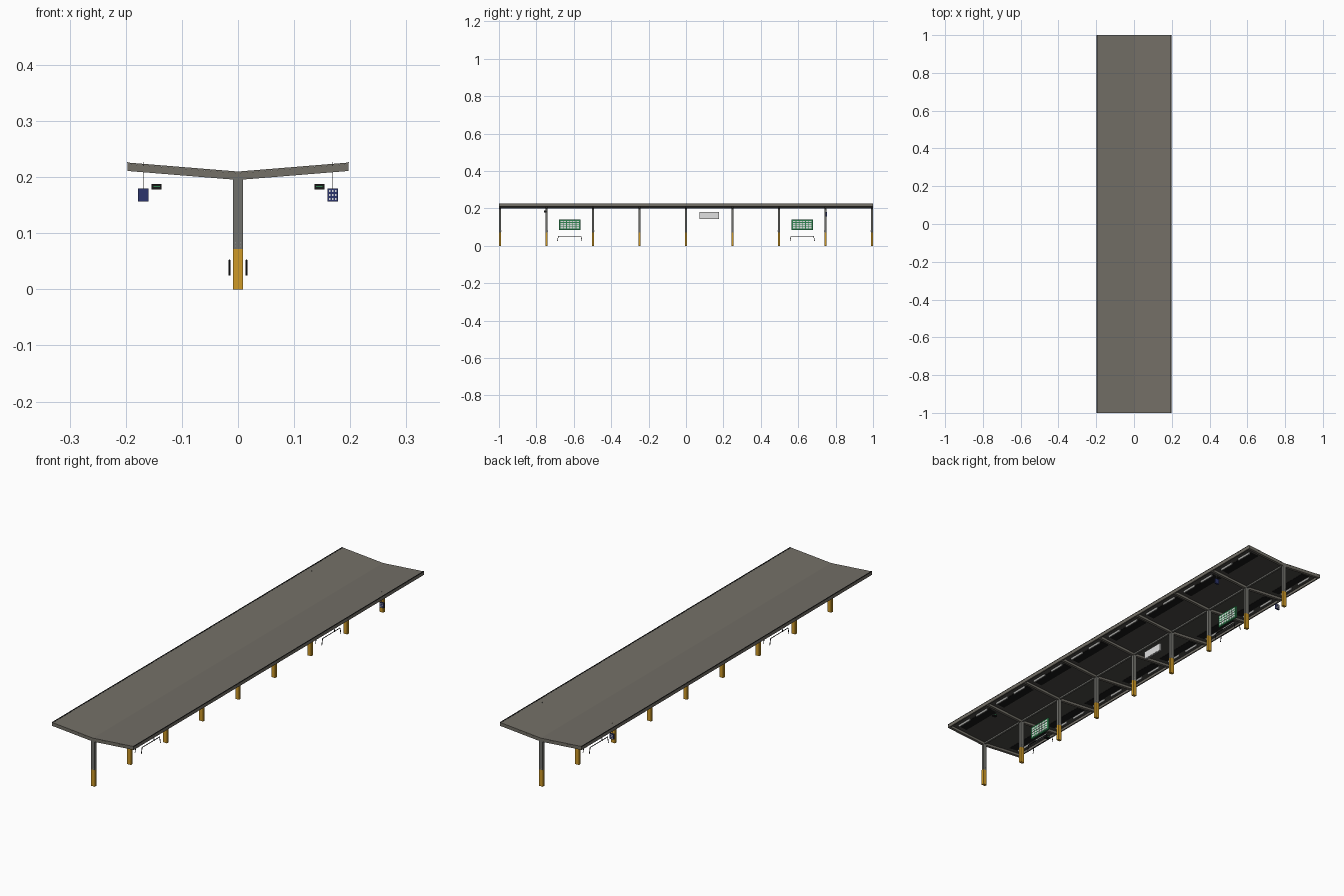
import bpy, bmesh
from mathutils import Vector

if "Cube" in bpy.data.objects:
    bpy.data.objects.remove(bpy.data.objects["Cube"])


def mat(name, rgb):
    m = bpy.data.materials.new(name)
    m.diffuse_color = (*rgb, 1)
    m.use_nodes = True
    m.node_tree.nodes["Principled BSDF"].inputs["Base Color"].default_value = m.diffuse_color
    return m


ROOF = mat("roof grey", (0.172, 0.16, 0.135))
STEEL = mat("steel grey", (0.165, 0.165, 0.15))
DARK = mat("underside dark", (0.07, 0.067, 0.06))
BLACK = mat("black", (0.01, 0.01, 0.01))
YELLOW = mat("post yellow", (0.62, 0.32, 0.02))
BLUE = mat("sign blue", (0.025, 0.035, 0.15))
GREEN = mat("board green", (0.03, 0.23, 0.08))
WHITE = mat("panel white", (0.75, 0.75, 0.75))
LAMP = mat("lamp grey", (0.38, 0.38, 0.37))


def prism(bm, pts, y0, y1):
    """Extrude an x-z outline from y0 to y1."""
    a = [bm.verts.new((x, y0, z)) for x, z in pts]
    b = [bm.verts.new((x, y1, z)) for x, z in pts]
    n = len(pts)
    bm.faces.new(a)
    bm.faces.new(b[::-1])
    for i in range(n):
        bm.faces.new((a[i], b[i], b[(i + 1) % n], a[(i + 1) % n]))


def box(bm, x, y, z):
    """Box from (min, max) pairs."""
    prism(bm, [(x[0], z[0]), (x[1], z[0]), (x[1], z[1]), (x[0], z[1])], y[0], y[1])


def cbox(bm, c, s):
    box(bm, *[(c[i] - s[i] / 2, c[i] + s[i] / 2) for i in range(3)])


def rod(bm, p, q, r, n=8):
    p, q = Vector(p), Vector(q)
    d = q - p
    m = d.to_track_quat('Z', 'Y').to_matrix().to_4x4()
    m.translation = (p + q) / 2
    bmesh.ops.create_cone(bm, cap_ends=True, segments=n, radius1=r, radius2=r,
                          depth=d.length, matrix=m)


def finish(bm, name, material):
    bmesh.ops.recalc_face_normals(bm, faces=bm.faces)
    me = bpy.data.meshes.new(name)
    bm.to_mesh(me)
    bm.free()
    me.materials.append(material)
    ob = bpy.data.objects.new(name, me)
    bpy.context.collection.objects.link(ob)
    return ob


W = 0.197
SLOPE = 0.016 / W
POSTS = [-0.994 + i * 1.988 / 8 for i in range(9)]
SIDES = (-1, 1)


def vee(x0, x1, lo, hi, s):
    """Sloped slab outline on side s; lo/hi are heights at the centre line."""
    return [(s * x0, lo + SLOPE * x0), (s * x1, lo + SLOPE * x1),
            (s * x1, hi + SLOPE * x1), (s * x0, hi + SLOPE * x0)]


# Roof: top sheet, dark lining, edge fascias, black edge trim, lamps
roof, lining, patch, fascia, edge, lamp = [bmesh.new() for _ in range(6)]
for s in SIDES:
    prism(roof, vee(0, W, 0.2075, 0.21, s), -1, 1)
    prism(lining, vee(0, W - 0.006, 0.2055, 0.2074, s), -0.988, 0.988)
    prism(fascia, vee(W - 0.006, W, 0.195, 0.2074, s), -1, 1)
    prism(edge, vee(W - 0.004, W + 0.0012, 0.2098, 0.2106, s), -1, 1)
    # darker recessed strips with a pair of lamps between the arms
    for a, b in zip(POSTS, POSTS[1:]):
        prism(patch, vee(0.12, 0.16, 0.2045, 0.2054, s), a + 0.025, b - 0.025)
        for f in (0.27, 0.73):
            y = a + (b - a) * f
            prism(lamp, vee(0.163, 0.168, 0.1955, 0.2054, s), y - 0.036, y + 0.036)
finish(roof, "roof_sheet", ROOF)
finish(lining, "roof_lining", DARK)
finish(patch, "lining_strips", BLACK)
finish(fascia, "edge_fascia", ROOF)
finish(edge, "roof_edge_trim", BLACK)
finish(lamp, "lamps", LAMP)

# Frames: post, painted base, sloped arms, rivets
base, post, arm, rivet = [bmesh.new() for _ in range(4)]
for y in POSTS:
    t = (y - 0.006, y + 0.006)
    box(base, (-0.009, 0.009), t, (0, 0.072))
    box(post, (-0.0085, 0.0085), t, (0.072, 0.2))
    for s in SIDES:
        prism(arm, vee(0, W - 0.006, 0.195, 0.2074, s), *t)
        for z in (0.077, 0.083):
            rod(rivet, (s * 0.004, y - 0.0065, z), (s * 0.004, y + 0.0065, z), 0.001, 6)
finish(base, "post_bases", YELLOW)
finish(post, "posts", STEEL)
finish(arm, "roof_arms", ROOF)
finish(rivet, "post_rivets", LAMP)

# Spine beam joining the post heads
spine = bmesh.new()
box(spine, (-0.004, 0.004), (-0.99, 0.99), (0.199, 0.2075))
finish(spine, "spine_beam", STEEL)

# Information boards with lighter listing cells, between posts
board, cells, rail = [bmesh.new() for _ in range(3)]
for yc in (-0.622, 0.622):
    cbox(board, (0, yc, 0.113), (0.008, 0.116, 0.055))
    for s in SIDES:
        for i in range(6):
            for j in range(4):
                cbox(cells, (s * 0.0043, yc - 0.0425 + i * 0.017, 0.0955 + j * 0.0115),
                     (0.001, 0.0135, 0.0075))
        # leaning rail with splayed ends
        x = s * 0.015
        rod(rail, (x, yc - 0.06, 0.052), (x, yc + 0.06, 0.052), 0.0015)
        for e in SIDES:
            rod(rail, (x, yc + e * 0.06, 0.052), (x, yc + e * 0.066, 0.025), 0.0015)
finish(board, "information_boards", GREEN)
finish(cells, "board_cells", WHITE)
finish(rail, "leaning_rails", BLACK)

# Central white panel, framed
panel, frame = bmesh.new(), bmesh.new()
cbox(panel, (0, 0.125, 0.162), (0.010, 0.100, 0.033))
cbox(frame, (0, 0.125, 0.162), (0.008, 0.104, 0.036))
finish(panel, "centre_panel", WHITE)
finish(frame, "centre_panel_frame", LAMP)

# Hanging blue signs at one end, small monitors at the other
sign, dots, hanger, monitor, screen = [bmesh.new() for _ in range(5)]
for s in SIDES:
    x, y = s * 0.169, 0.75
    cbox(sign, (x, y, 0.168), (0.0185, 0.008, 0.023))
    rod(hanger, (x, y, 0.179), (x, y, 0.227), 0.0007, 6)
    for i in (-1, 0, 1):
        for j in (-1, 0, 1):
            cbox(dots, (x + i * 0.0055, y - s * 0.0042, 0.168 + j * 0.007),
                 (0.0028, 0.001, 0.0035))
    cbox(monitor, (s * 0.145, -0.753, 0.183), (0.018, 0.014, 0.010))
    for e in SIDES:
        cbox(screen, (s * 0.145, -0.753 + e * 0.0071, 0.183), (0.012, 0.0006, 0.002))
finish(sign, "hanging_signs", BLUE)
finish(dots, "sign_dots", WHITE)
finish(hanger, "sign_hangers", STEEL)
finish(monitor, "monitors", BLACK)
finish(screen, "monitor_screens", GREEN)
